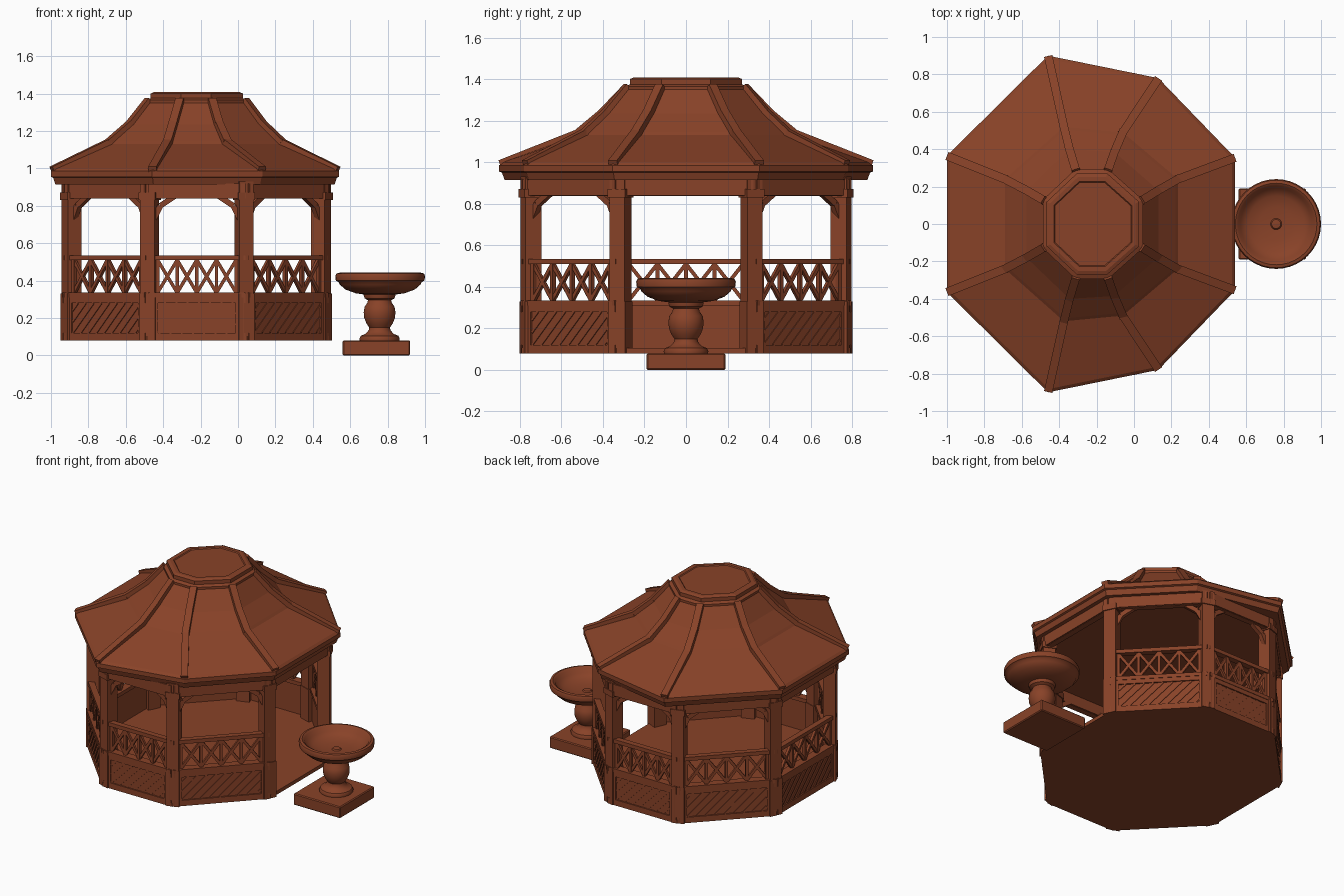
import bpy, bmesh, math
from mathutils import Vector as V

if "Cube" in bpy.data.objects:
    bpy.data.objects.remove(bpy.data.objects["Cube"])

mat = bpy.data.materials.new("terracotta brown")
mat.diffuse_color = (0.25, 0.055, 0.021, 1)
mat.use_nodes = True
mat.node_tree.nodes["Principled BSDF"].inputs["Base Color"].default_value = mat.diffuse_color
Z = V((0, 0, 1))


def finish(name, bm, smooth=False):
    bmesh.ops.recalc_face_normals(bm, faces=bm.faces)
    me = bpy.data.meshes.new(name)
    bm.to_mesh(me)
    bm.free()
    ob = bpy.data.objects.new(name, me)
    bpy.context.collection.objects.link(ob)
    me.materials.append(mat)
    if smooth:
        bpy.context.view_layer.objects.active = ob
        ob.select_set(True)
        bpy.ops.object.shade_smooth_by_angle(angle=math.radians(40))
        ob.select_set(False)
    return ob


def bar(bm, p, q, w, h, up):
    """Box from p to q, w wide across and h thick along 'up'."""
    d = q - p
    s = d.cross(up).normalized()
    u = s.cross(d).normalized()
    corners = [s * (a * w / 2) + u * (b * h / 2) for a, b in ((-1, -1), (1, -1), (1, 1), (-1, 1))]
    a = [bm.verts.new(p + c) for c in corners]
    b = [bm.verts.new(q + c) for c in corners]
    bm.faces.new(a)
    bm.faces.new(b)
    for i in range(4):
        j = (i + 1) % 4
        bm.faces.new((a[i], a[j], b[j], b[i]))


def ring(half, z):
    """Eight corners from the four back ones, mirrored to the front."""
    return [V((x, y, z)) for x, y in half[::-1]] + [V((x, -y, z)) for x, y in half]


def loft(name, rings, smooth=False):
    bm = bmesh.new()
    vs = [[bm.verts.new(p) for p in r] for r in rings]
    n = len(vs[0])
    for a, b in zip(vs, vs[1:]):
        for i in range(n):
            j = (i + 1) % n
            bm.faces.new((a[i], a[j], b[j], b[i]))
    bm.faces.new(vs[0])
    bm.faces.new(vs[-1])
    return finish(name, bm, smooth)


def grow(half, k):
    return [(-.22 + (x + .22) * k, y * k) for x, y in half]


# plan outlines: back half, from left to right
body = [(-.91, .325), (-.48, .77), (.04, .77), (.465, .325)]
eave = [(-1, .365), (-.46, .90), (.13, .78), (.54, .355)]
kink = [(-.69, .24), (-.375, .52), (-.06, .49), (.235, .24)]
mid = [(-.575, .18), (-.345, .40), (-.105, .385), (.13, .18)]
top = [(-.48, .125), (-.31, .285), (-.14, .285), (.04, .125)]

# floor slab
loft("floor", [ring(grow(body, 1.03), .08), ring(grow(body, 1.03), .105)])

# roof with stepped upper tier and boxed eave
loft("roof", [ring(grow(eave, .97), .915), ring(grow(eave, .985), .95), ring(eave, .955),
              ring(eave, .985), ring(grow(eave, .98), 1.0), ring(kink, 1.13),
              ring(grow(kink, .97), 1.145), ring(mid, 1.235), ring(top, 1.36)])
loft("roof_cap", [ring(grow(top, .98), 1.33), ring(grow(top, 1.03), 1.345), ring(grow(top, 1.03), 1.365),
                  ring(grow(top, .95), 1.375), ring(grow(top, .95), 1.40), ring(grow(top, .88), 1.408),
                  ring(grow(top, .80), 1.408), ring(grow(top, .78), 1.402)])

# hip ribs down the eight roof corners
bm = bmesh.new()
paths = [ring(grow(eave, .985), .995), ring(kink, 1.14), ring(mid, 1.24), ring(top, 1.36)]
for i in range(8):
    for a, b in zip(paths, paths[1:]):
        e = (b[i] - a[i]).normalized() * .006
        bar(bm, a[i] - e, b[i] + e, .045, .035, Z)
finish("roof_ribs", bm)

# posts with capitals
bm = bmesh.new()
for p in ring(grow(body, .97), 0):
    n = (p - V((-.22, 0, 0))).normalized()
    for z0, z1, w in ((.08, .93, .08), (.08, .33, .088), (.83, .87, .094)):
        bar(bm, p + Z * z0, p + Z * z1, w, w, n)
finish("posts", bm)

walls, rails, lattice, beams, braces = [bmesh.new() for _ in range(5)]
pts = ring(body, 0)
for i in range(8):
    p, q = pts[i], pts[(i + 1) % 8]
    L = (q - p).length
    t = (q - p).normalized()
    n = V((t.y, -t.x, 0))

    def at(s, z, out=0.0):
        return p + t * s + Z * z + n * out

    # lintel beam below the eave
    bar(beams, at(0, .88), at(L, .88), .05, .08, Z)
    bar(beams, at(0, .846), at(L, .846), .035, .016, Z)

    # corner braces, curved in two pieces
    if i not in (3, 7):
        for f in (lambda s: s, lambda s: L - s):
            c = [at(f(.03), .73, -.015), at(f(.065), .80, -.015), at(f(.14), .85, -.015)]
            bar(braces, c[0], c[1], .03, .03, n)
            bar(braces, c[1], c[2], .03, .03, n)

    # the right side is the open entrance
    if i == 7:
        continue

    # lower wall with frame boards
    bar(walls, at(0, .2), at(L, .2), .03, .24, Z)
    for z, h in ((.10, .04), (.295, .03)):
        bar(walls, at(0, z, .012), at(L, z, .012), .025, h, Z)
    for s in (.03, L - .03):
        bar(walls, at(s, .08, .012), at(s, .31, .012), .045, .025, n)

    # shallow diagonal slats on the wall panel
    lo, hi, H = .055, L - .055, .16
    for k in range(-3, 10):
        s0 = lo + k * .06
        a, b = max(s0, lo), min(s0 + H, hi)
        if b - a > .02:
            bar(walls, at(a, .12 + a - s0, .016), at(b, .12 + b - s0, .016), .012, .008, n)

    # hand rail and sill
    bar(rails, at(0, .322), at(L, .322), .055, .026, Z)
    bar(rails, at(0, .522), at(L, .522), .04, .026, Z)

    # railing lattice: crossed cells between uprights
    m, cells = .05, 4
    w = (L - 2 * m) / cells
    for k in range(cells + 1):
        s = m + k * w
        bar(lattice, at(s, .33), at(s, .515), .018, .022, n)
        if k < cells:
            bar(lattice, at(s, .335), at(s + w, .51), .018, .018, n)
            bar(lattice, at(s, .51), at(s + w, .335), .018, .016, n)

for name, b in (("lower_walls", walls), ("rails", rails), ("railing_lattice", lattice),
                ("lintel_beams", beams), ("corner_braces", braces)):
    finish(name, b)

# birdbath plinth
bm = bmesh.new()
bar(bm, V((.56, 0, .04)), V((.92, 0, .04)), .38, .08, Z)
bmesh.ops.bevel(bm, geom=bm.edges[:], offset=.006, segments=1, affect='EDGES')
finish("birdbath_plinth", bm)


def turned(name, cx, profile, n=40):
    loft(name, [[V((cx + r * math.cos(2 * math.pi * k / n), r * math.sin(2 * math.pi * k / n), z))
                 for k in range(n)] for r, z in profile], True)


# birdbath stem and bowl
turned("birdbath_stem", .757, [(.105, .075), (.108, .09), (.10, .105), (.075, .115), (.058, .135), (.056, .15),
                               (.07, .17), (.082, .20), (.085, .23), (.08, .26), (.066, .28), (.062, .295),
                               (.08, .305), (.085, .32), (.085, .345)])
turned("birdbath_bowl", .76, [(.08, .325), (.13, .332), (.185, .352), (.215, .378), (.222, .392), (.237, .40),
                              (.24, .425), (.234, .438), (.218, .442), (.204, .434), (.19, .405), (.15, .383),
                              (.09, .372), (.03, .369), (.024, .377), (.008, .379)])
